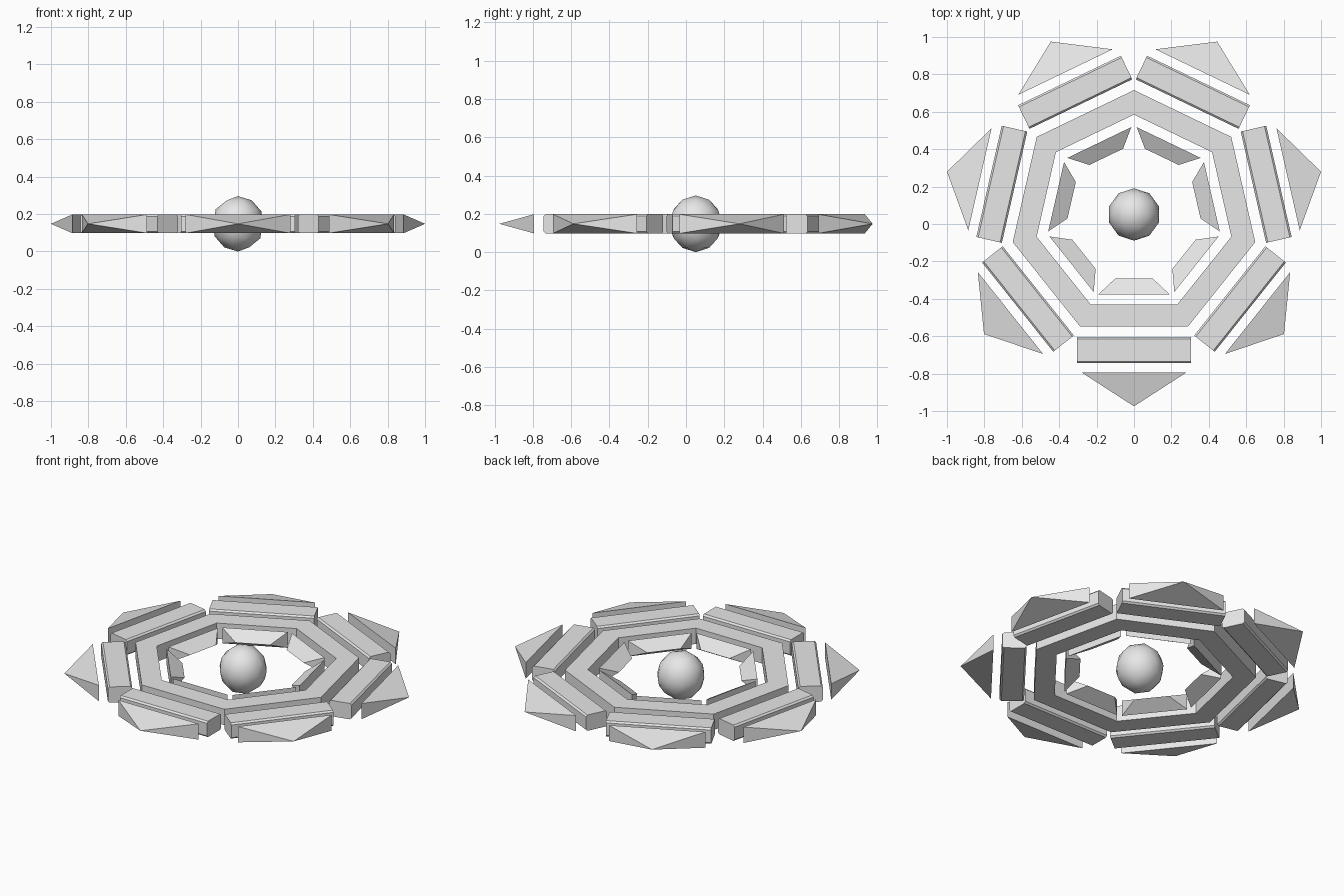
import bpy, bmesh, math
from mathutils import Matrix, Vector

old = bpy.data.objects.get("Cube")
if old:
    bpy.data.objects.remove(old, do_unlink=True)

SIDES = 7
CENTRE = Vector((0, 0.051, 0.148))   # hub of the heptagon
HALF = 0.05                          # half thickness of the flat parts

grey = bpy.data.materials.new("light_grey")
grey.use_nodes = True
grey.diffuse_color = (0.8, 0.8, 0.8, 1)
grey.node_tree.nodes["Principled BSDF"].inputs["Base Color"].default_value = (0.8, 0.8, 0.8, 1)


def finish(name, bm, turn=0.0):
    """Recalculate normals, place the part around the hub and link it."""
    bmesh.ops.recalc_face_normals(bm, faces=bm.faces)
    mesh = bpy.data.meshes.new(name)
    bm.to_mesh(mesh)
    bm.free()
    mesh.materials.append(grey)
    obj = bpy.data.objects.new(name, mesh)
    obj.matrix_world = Matrix.Translation(CENTRE) @ Matrix.Rotation(turn, 4, 'Z')
    bpy.context.collection.objects.link(obj)
    return obj


def hull(points):
    """Convex solid around a few points, with flat faces merged."""
    bm = bmesh.new()
    for p in points:
        bm.verts.new(p)
    bmesh.ops.convex_hull(bm, input=bm.verts)
    bmesh.ops.dissolve_limit(bm, angle_limit=0.01, verts=bm.verts, edges=bm.edges)
    return bm


def rect(width, y):
    """Upright rectangle facing -y, at a distance from the hub."""
    return [(sx * width, -y, sz * HALF) for sx in (-1, 1) for sz in (-1, 1)]


def bar():
    """Straight bar with its long edges lightly chamfered."""
    bm = hull(rect(0.305, 0.655) + rect(0.305, 0.795))
    long_edges = [e for e in bm.edges
                  if abs(e.verts[0].co.x - e.verts[1].co.x) > 0.1]
    bmesh.ops.bevel(bm, geom=long_edges, offset=0.01, segments=1, affect='EDGES')
    return bm


# Seven-fold parts: inner wedges, middle bars and outer spikes
for i in range(SIDES):
    turn = i * math.tau / SIDES
    n = str(i + 1)
    finish("inner_wedge_" + n,
           hull(rect(0.19, 0.427) + [(-0.1, -0.342, 0), (0.1, -0.342, 0)]), turn)
    finish("middle_bar_" + n, bar(), turn)
    finish("outer_spike_" + n, hull(rect(0.28, 0.845) + [(0, -1.0257, 0)]), turn)

# Continuous seven-sided ring
bm = bmesh.new()
loops = []
for i in range(SIDES):
    a = math.pi / 2 + i * math.tau / SIDES
    loops.append([bm.verts.new((r * math.cos(a), r * math.sin(a), z))
                  for r, z in ((0.534, -HALF), (0.665, -HALF), (0.665, HALF), (0.534, HALF))])
for i in range(SIDES):
    p, q = loops[i], loops[(i + 1) % SIDES]
    for k in range(4):
        j = (k + 1) % 4
        bm.faces.new((p[k], p[j], q[j], q[k]))
finish("heptagon_ring", bm)

# Smooth low-poly ball at the hub
bm = bmesh.new()
bmesh.ops.create_icosphere(bm, subdivisions=2, radius=1,
                           matrix=Matrix.Diagonal((0.14, 0.14, 0.148, 1)))
for f in bm.faces:
    f.smooth = True
finish("centre_ball", bm)
